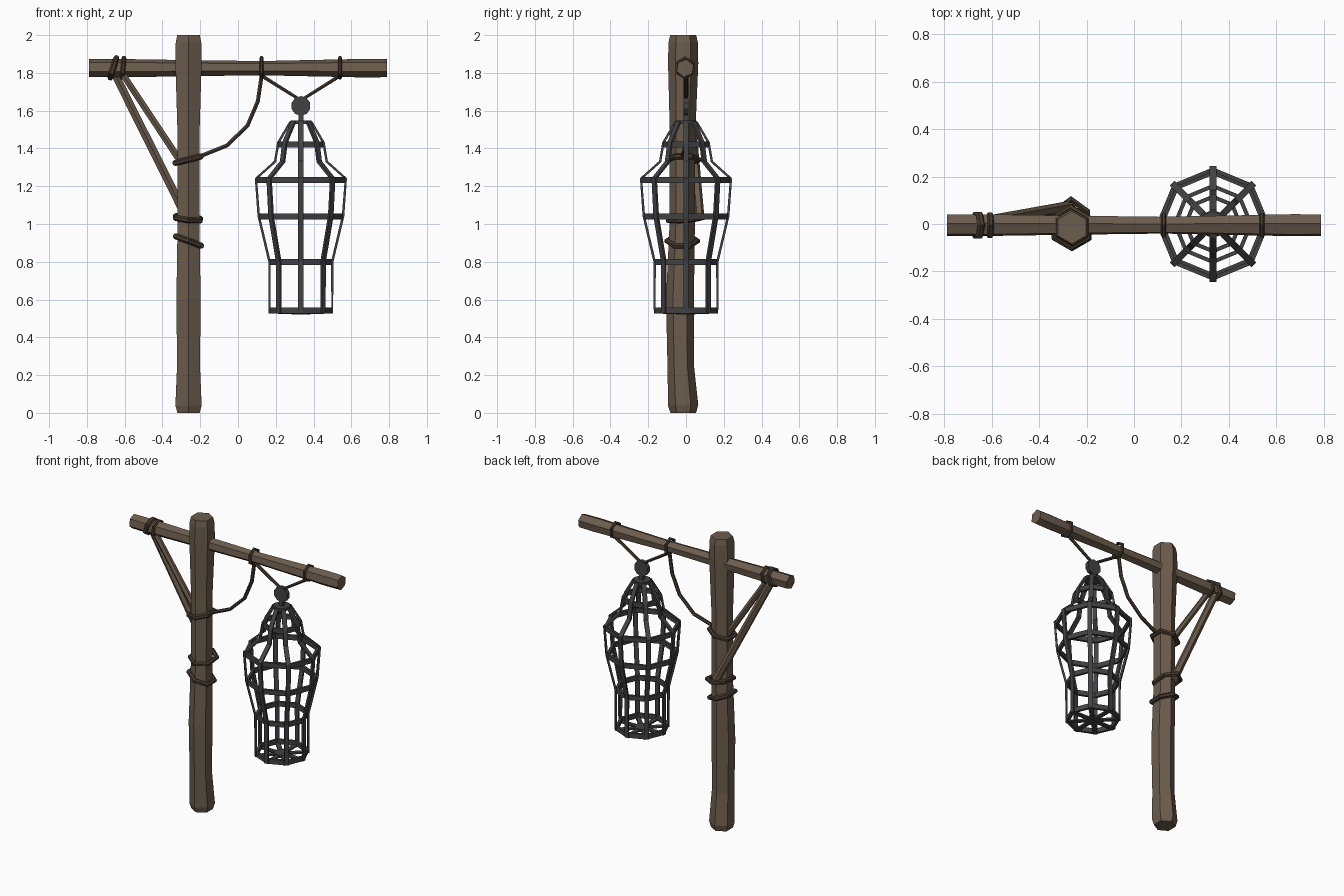
import bpy, bmesh
from math import cos, sin, pi
from mathutils import Vector as V

if "Cube" in bpy.data.objects:
    bpy.data.objects.remove(bpy.data.objects["Cube"])


def material(name, rgb):
    m = bpy.data.materials.new(name)
    m.diffuse_color = (*rgb, 1)
    m.use_nodes = True
    m.node_tree.nodes["Principled BSDF"].inputs["Base Color"].default_value = m.diffuse_color
    return m


WOOD = material("wood", (0.15, 0.11, 0.075))
ROPE = material("rope", (0.06, 0.043, 0.028))
IRON = material("iron", (0.055, 0.055, 0.058))


def ngon(n):
    return [(cos(2 * pi * i / n), sin(2 * pi * i / n)) for i in range(n)]


def rect(w, h):
    return [(w / 2, h / 2), (-w / 2, h / 2), (-w / 2, -h / 2), (w / 2, -h / 2)]


def sweep(name, pts, section, mat, up, scales=None, closed=False):
    """Sweep a flat-faced section along a path; section x follows 'up'."""
    pts = [V(p) for p in pts]
    n = len(pts)
    scales = scales or [1] * n
    bm = bmesh.new()
    loops = []
    for i, p in enumerate(pts):
        a = pts[i - 1] if closed or i else p
        b = pts[(i + 1) % n] if closed or i < n - 1 else p
        t = ((b - p).normalized() + (p - a).normalized()).normalized()
        u = V(up)
        u = (u - t * u.dot(t)).normalized()
        w = t.cross(u)
        loops.append([bm.verts.new(p + (u * x + w * y) * scales[i]) for x, y in section])
    k = len(section)
    for i in range(n if closed else n - 1):
        a, b = loops[i], loops[(i + 1) % n]
        for j in range(k):
            bm.faces.new((a[j], a[(j + 1) % k], b[(j + 1) % k], b[j]))
    if not closed:
        bm.faces.new(loops[0])
        bm.faces.new(loops[-1])
    bmesh.ops.recalc_face_normals(bm, faces=bm.faces)
    me = bpy.data.meshes.new(name)
    bm.to_mesh(me)
    bm.free()
    me.materials.append(mat)
    ob = bpy.data.objects.new(name, me)
    bpy.context.collection.objects.link(ob)
    return ob


def lashing(name, c, u, v, r):
    """Closed rope loop with six corners around a timber."""
    c, u, v = V(c), V(u), V(v)
    sweep(name, [c + u * x + v * y for x, y in ngon(6)], ngon(6), ROPE, u.cross(v), [r] * 6, True)


# Upright post: (y, z, radius)
post = [(-.015, 0, .068), (-.015, .04, .08), (-.028, .25, .07), (-.032, .6, .074), (-.02, 1, .067),
        (-.018, 1.5, .068), (-.015, 1.85, .08), (-.015, 1.96, .078), (-.015, 2, .069)]
sweep("post", [(-.262, y, z) for y, z, r in post], ngon(6), WOOD, (0, 1, 0), [r for y, z, r in post])

# Cross beam
beam = [(-.79, .048), (-.62, .049), (-.25, .043), (.12, .038), (.45, .045), (.68, .05), (.79, .048)]
sweep("beam", [(x, -.005, 1.825) for x, r in beam], ngon(6), WOOD, (0, .15, 1), [r for x, r in beam])

# Braces on the left
sweep("long_brace", [(-.655, .005, 1.80), (-.27, .072, 1.03)], ngon(6), WOOD, (0, 1, 0), [.024, .026])
sweep("short_brace", [(-.615, -.02, 1.80), (-.29, -.01, 1.31)], ngon(6), WOOD, (0, 1, 0), [.019, .021])

# Lashings on the post and the beam
lashing("post_lashing_top", (-.265, -.015, 1.34), (0, .083, 0), (.08, 0, .02), .016)
lashing("post_lashing_middle", (-.265, .005, 1.03), (0, .098, .01), (.076, 0, -.008), .016)
lashing("post_lashing_low", (-.262, -.02, .91), (0, .08, 0), (.08, 0, -.03), .016)
for i, (x, tilt, r) in enumerate([(-.66, .016, .016), (-.608, .004, .013), (.125, 0, .011), (.54, 0, .011)]):
    lashing(f"beam_lashing_{i}", (x, -.005, 1.827), (tilt, 0, .052), (0, .05, 0), r)

# Hanging ropes
sag = [(-.21, -.02, 1.355), (-.06, 0, 1.415), (.05, 0, 1.52), (.105, 0, 1.65), (.125, 0, 1.785)]
sweep("slack_rope", sag, ngon(6), ROPE, (0, 1, 0), [.012] * 5)
sweep("cage_rope", [(.125, 0, 1.785), (.333, 0, 1.655), (.54, 0, 1.785)], ngon(6), ROPE, (0, 1, 0), [.011] * 3)

# Iron hanging disc and stem
CX = .333
sweep("hanging_disc", [(CX, -.014, 1.625), (CX, .014, 1.625)], ngon(10), IRON, (0, 0, 1), [.052] * 2)
sweep("hanging_stem", [(CX, 0, 1.6), (CX, 0, 1.53)], rect(.028, .028), IRON, (0, 1, 0))

# Cage bars: bent flat straps (radius, z), eight around
bar = [(.02, 1.54), (.058, 1.537), (.12, 1.43), (.137, 1.33), (.238, 1.24), (.223, 1.04),
       (.166, .8), (.166, .53), (.0, .53)]
for i in range(8):
    c, s = cos(i * pi / 4), sin(i * pi / 4)
    sweep(f"cage_bar_{i}", [(CX + r * c, r * s, z) for r, z in bar], rect(.029, .013), IRON, (-s, c, 0))

# Cage hoops: octagonal bands just inside the bars
for i, (r, z) in enumerate([(.115, 1.422), (.23, 1.232), (.216, 1.04), (.16, .8), (.16, .541)]):
    path = [(CX + r * x, r * y, z) for x, y in ngon(8)]
    sweep(f"cage_hoop_{i}", path, rect(.032, .018), IRON, (0, 0, 1), closed=True)

# Cage cap and floor hub
sweep("cage_cap", [(CX, 0, 1.53), (CX, 0, 1.548)], ngon(8), IRON, (0, 1, 0), [.06, .055])
sweep("cage_floor_hub", [(CX, 0, .52), (CX, 0, .54)], ngon(8), IRON, (0, 1, 0), [.05, .05])
